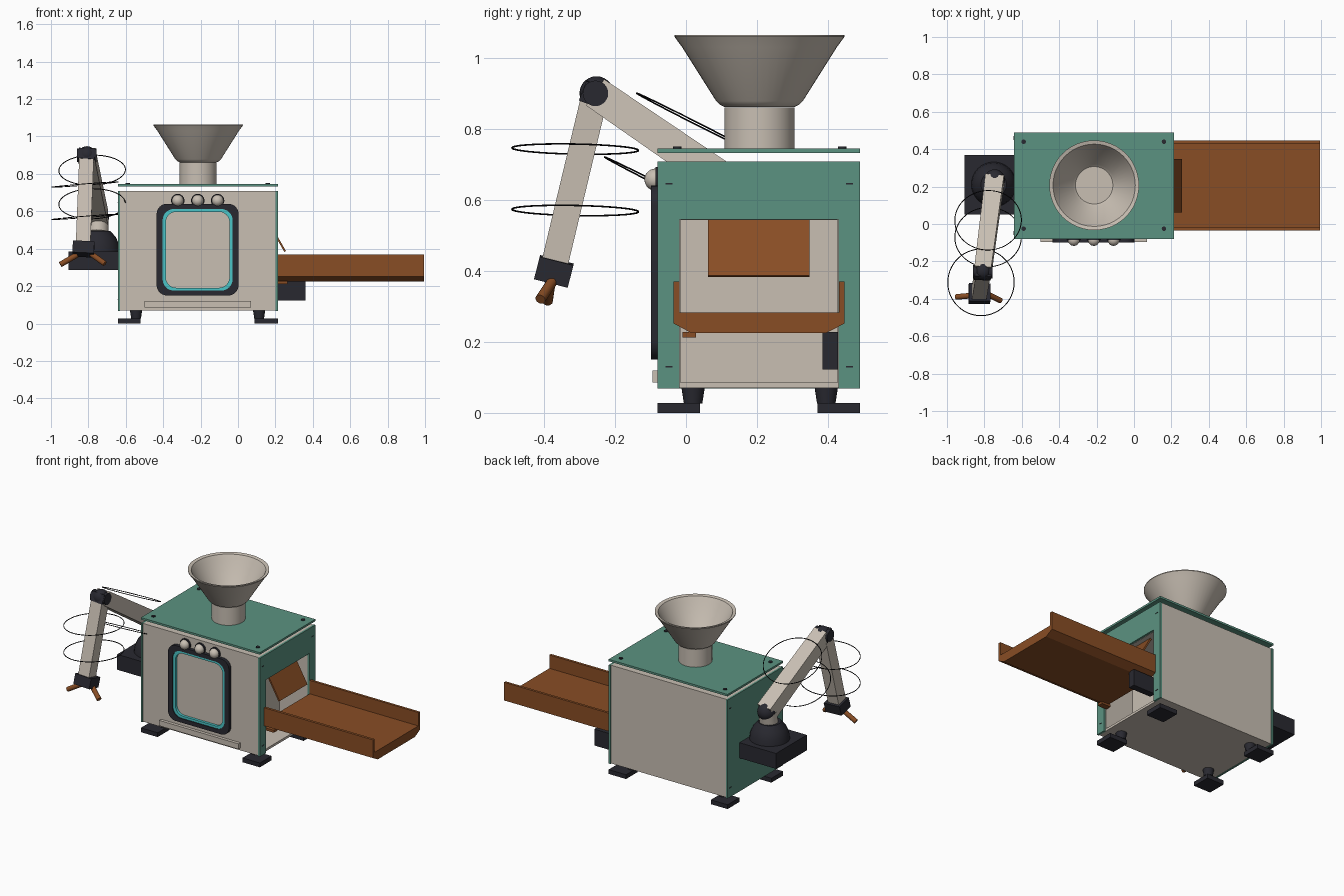
import bpy, bmesh, math
from mathutils import Vector, Matrix

if "Cube" in bpy.data.objects:
    bpy.data.objects.remove(bpy.data.objects["Cube"])


def material(name, rgb):
    m = bpy.data.materials.new(name)
    m.diffuse_color = (*rgb, 1)
    m.use_nodes = True
    m.node_tree.nodes["Principled BSDF"].inputs["Base Color"].default_value = m.diffuse_color
    return m


CREAM = material("cream", (0.58, 0.52, 0.45))
GREEN = material("green", (0.105, 0.29, 0.22))
BROWN = material("copper brown", (0.25, 0.075, 0.018))
DARK = material("charcoal", (0.022, 0.022, 0.03))
TEAL = material("turquoise", (0.07, 0.56, 0.57))
BLACK = material("black", (0.004, 0.004, 0.005))


def finish(name, bm, mat, smooth=False):
    bmesh.ops.recalc_face_normals(bm, faces=bm.faces)
    me = bpy.data.meshes.new(name)
    bm.to_mesh(me)
    bm.free()
    ob = bpy.data.objects.new(name, me)
    bpy.context.collection.objects.link(ob)
    me.materials.append(mat)
    if smooth:
        bpy.ops.object.select_all(action='DESELECT')
        ob.select_set(True)
        bpy.context.view_layer.objects.active = ob
        bpy.ops.object.shade_smooth_by_angle(angle=math.radians(35))
    return ob


def box(name, mat, x, y, z):
    """Box from (min, max) pairs."""
    bm = bmesh.new()
    bmesh.ops.create_cube(bm, size=1)
    for v in bm.verts:
        v.co = [p[0] if c < 0 else p[1] for p, c in zip((x, y, z), v.co)]
    return finish(name, bm, mat)


def bar(name, mat, a, b, w, d, taper=1.0):
    """Rectangular bar from a to b, w wide across x, d deep."""
    a, b = Vector(a), Vector(b)
    axis = (b - a).normalized()
    side = (Vector((1, 0, 0)) - axis * axis.x).normalized()
    up = axis.cross(side)
    bm = bmesh.new()
    bmesh.ops.create_cube(bm, size=1)
    for v in bm.verts:
        k = taper if v.co.z > 0 else 1
        v.co = a + (b - a) * (v.co.z + .5) + side * v.co.x * w * k + up * v.co.y * d * k
    return finish(name, bm, mat)


def rod(name, mat, a, b, r1, r2=None, seg=24):
    """Round rod or cone from a to b."""
    a, b = Vector(a), Vector(b)
    m = Matrix.Translation((a + b) / 2) @ (b - a).to_track_quat('Z', 'Y').to_matrix().to_4x4()
    bm = bmesh.new()
    bmesh.ops.create_cone(bm, cap_ends=True, segments=seg, radius1=r1,
                          radius2=r1 if r2 is None else r2, depth=(b - a).length, matrix=m)
    return finish(name, bm, mat, True)


def ball(name, mat, c, r):
    bm = bmesh.new()
    bmesh.ops.create_uvsphere(bm, u_segments=24, v_segments=14, radius=r,
                              matrix=Matrix.Translation(c))
    return finish(name, bm, mat, True)


def lathe(name, mat, c, profile, seg=48):
    """Revolve (radius, z) points about a vertical axis."""
    bm = bmesh.new()
    vs = [bm.verts.new((c[0] + r, c[1], z)) for r, z in profile]
    es = [bm.edges.new(p) for p in zip(vs, vs[1:])]
    bmesh.ops.spin(bm, geom=vs + es, cent=(c[0], c[1], 0), axis=(0, 0, 1),
                   angle=2 * math.pi, steps=seg)
    bmesh.ops.remove_doubles(bm, verts=bm.verts, dist=1e-5)
    return finish(name, bm, mat, True)


def hoop(name, c, normal, r, t=0.0025):
    """Thin wire ring."""
    m = Matrix.Translation(c) @ Vector(normal).to_track_quat('Z', 'Y').to_matrix().to_4x4()
    n, k = 64, 6
    bm = bmesh.new()
    g = [[bm.verts.new(m @ Vector((
        (r + t * math.cos(2 * math.pi * j / k)) * math.cos(2 * math.pi * i / n),
        (r + t * math.cos(2 * math.pi * j / k)) * math.sin(2 * math.pi * i / n),
        t * math.sin(2 * math.pi * j / k)))) for j in range(k)] for i in range(n)]
    for i in range(n):
        for j in range(k):
            p, q = g[i], g[(i + 1) % n]
            bm.faces.new((p[j], q[j], q[(j + 1) % k], p[(j + 1) % k]))
    return finish(name, bm, BLACK, True)


def rounded(x, z, r, n=8):
    """Points of a rounded rectangle in x and z."""
    corners = [(x[1] - r, z[1] - r), (x[0] + r, z[1] - r), (x[0] + r, z[0] + r), (x[1] - r, z[0] + r)]
    return [(cx + r * math.cos(math.pi / 2 * (q + i / n)), cz + r * math.sin(math.pi / 2 * (q + i / n)))
            for q, (cx, cz) in enumerate(corners) for i in range(n + 1)]


def frame(name, mat, outer, inner, y):
    """Rounded frame between two outlines, from y[0] to y[1]."""
    bm = bmesh.new()
    loops = [[bm.verts.new((px, d, pz)) for px, pz in o]
             for o, d in ((outer, y[0]), (inner, y[0]), (inner, y[1]), (outer, y[1]))]
    n = len(outer)
    for a in range(4):
        p, q = loops[a], loops[(a + 1) % 4]
        for i in range(n):
            bm.faces.new((p[i], p[(i + 1) % n], q[(i + 1) % n], q[i]))
    return finish(name, bm, mat, True)


def extrude_x(name, mat, pts, x):
    """Extrude a (y, z) outline along x."""
    bm = bmesh.new()
    f = bm.faces.new([bm.verts.new((x[0], py, pz)) for py, pz in pts])
    ext = bmesh.ops.extrude_face_region(bm, geom=[f])['geom']
    bmesh.ops.translate(bm, vec=(x[1] - x[0], 0, 0),
                        verts=[v for v in ext if isinstance(v, bmesh.types.BMVert)])
    return finish(name, bm, mat)


# Cabinet with an outlet cavity on the right
cabinet = box("cabinet", CREAM, (-0.63, 0.2), (-0.075, 0.485), (0.07, 0.708))
cutter = box("cavity_cutter", CREAM, (0.0, 0.3), (-0.015, 0.427), (0.085, 0.543))
cutter.hide_render = True
cutter.hide_viewport = True
cut = cabinet.modifiers.new("outlet", 'BOOLEAN')
cut.object = cutter
cut.solver = 'EXACT'

# Side plates and lid
box("left_plate", GREEN, (-0.642, -0.63), (-0.08, 0.49), (0.068, 0.708))
extrude_x("right_plate", GREEN, [(-0.08, 0.068), (-0.018, 0.068), (-0.018, 0.545), (0.43, 0.545),
                                 (0.43, 0.068), (0.49, 0.068), (0.49, 0.708), (-0.08, 0.708)],
          (0.2, 0.213))
box("lid", GREEN, (-0.642, 0.213), (-0.08, 0.49), (0.732, 0.745))
for x in (-0.59, 0.16):
    for y in (-0.025, 0.44):
        rod("lid_bolt", DARK, (x, y, 0.744), (x, y, 0.75), 0.012, seg=16)
for y in (-0.048, 0.46):
    for z in (0.13, 0.645):
        box("plate_slot", DARK, (0.212, 0.215), (y - 0.01, y + 0.01), (z - 0.002, z + 0.002))
        box("plate_slot", DARK, (-0.644, -0.641), (y - 0.01, y + 0.01), (z - 0.002, z + 0.002))

# Feet
for lx, px in ((-0.545, (-0.642, -0.522)), (0.113, (0.088, 0.213))):
    for ly, py in ((0.02, (-0.08, 0.04)), (0.395, (0.37, 0.49))):
        box("foot_pad", DARK, px, py, (0, 0.028))
        rod("foot_stem", DARK, (lx, ly, 0.027), (lx, ly, 0.072), 0.026, 0.033)

# Hopper
hc = (-0.213, 0.207)
lathe("hopper_neck", CREAM, hc, [(0, 0.86), (0.099, 0.86), (0.099, 0.745), (0, 0.745)])
lathe("hopper", CREAM, hc, [(0, 0.868), (0.1, 0.868), (0.113, 0.88), (0.205, 1.035), (0.22, 1.06),
                            (0.24, 1.065), (0.24, 1.06), (0.218, 1.03), (0.122, 0.878),
                            (0.112, 0.868), (0.099, 0.862)])

# Front window, knobs and tray
outer = rounded((-0.435, 0.003), (0.15, 0.64), 0.055)
middle = rounded((-0.403, -0.029), (0.176, 0.612), 0.06)
inner = rounded((-0.386, -0.046), (0.191, 0.597), 0.055)
frame("window_frame", DARK, outer, middle, (-0.098, -0.074))
frame("window_trim", TEAL, middle, inner, (-0.092, -0.074))
for x in (-0.322, -0.215, -0.109):
    rod("knob_collar", DARK, (x, -0.074, 0.657), (x, -0.086, 0.657), 0.036)
    ball("knob", CREAM, (x, -0.086, 0.657), 0.031)
box("front_tray", CREAM, (-0.5, 0.07), (-0.095, -0.074), (0.085, 0.12))

# Outlet flap and chute
bar("outlet_flap", BROWN, (0.163, 0.205, 0.541), (0.252, 0.205, 0.385), 0.01, 0.285)
extrude_x("chute", BROWN, [(-0.035, 0.37), (-0.035, 0.252), (0.015, 0.225), (0.395, 0.225),
                           (0.447, 0.252), (0.447, 0.37), (0.431, 0.37), (0.431, 0.283),
                           (-0.018, 0.283), (-0.018, 0.37)], (0.213, 0.995))
box("chute_bracket", BROWN, (0.2, 0.265), (-0.01, 0.028), (0.212, 0.228))
box("chute_motor", DARK, (0.2, 0.36), (0.385, 0.428), (0.122, 0.228))

# Arm mount and pedestal
box("arm_base", DARK, (-0.905, -0.642), (0.052, 0.368), (0.285, 0.385))
lathe("arm_pedestal", DARK, (-0.75, 0.212), [(0, 0.384), (0.12, 0.384), (0.115, 0.42), (0.098, 0.46),
                                             (0.068, 0.495), (0, 0.495)], 32)
rod("arm_neck", CREAM, (-0.748, 0.217, 0.49), (-0.746, 0.23, 0.56), 0.055)

# Arm links and joints
shoulder, elbow, wrist = (-0.745, 0.237, 0.565), (-0.808, -0.252, 0.9), (-0.828, -0.37, 0.42)
ball("shoulder_joint", DARK, shoulder, 0.055)
bar("upper_arm", CREAM, shoulder, elbow, 0.1, 0.1, 0.9)
ball("elbow_joint", DARK, elbow, 0.048)
rod("elbow_hub", DARK, (-0.862, -0.255, 0.9), (-0.757, -0.255, 0.9), 0.036)
bar("elbow_cap", DARK, (-0.807, -0.247, 0.925), (-0.811, -0.268, 0.87), 0.088, 0.07)
bar("forearm", CREAM, (-0.81, -0.26, 0.88), wrist, 0.078, 0.075)
bar("wrist", DARK, (-0.825, -0.364, 0.43), (-0.828, -0.38, 0.367), 0.115, 0.098)

# Gripper fingers
rod("finger", BROWN, (-0.86, -0.382, 0.368), (-0.95, -0.39, 0.315), 0.015, seg=12)
rod("finger", BROWN, (-0.785, -0.375, 0.372), (-0.712, -0.41, 0.32), 0.015, seg=12)

# Wire hoops around the arm
for c in ((-0.78, 0.02, 0.82), (-0.78, -0.07, 0.64)):
    hoop("upper_hoop", c, (-0.02, 0.45, 0.89), 0.178)
for z in (0.743, 0.57):
    hoop("forearm_hoop", (-0.818, -0.312, z), (-0.08, 0.02, 1), 0.178)
